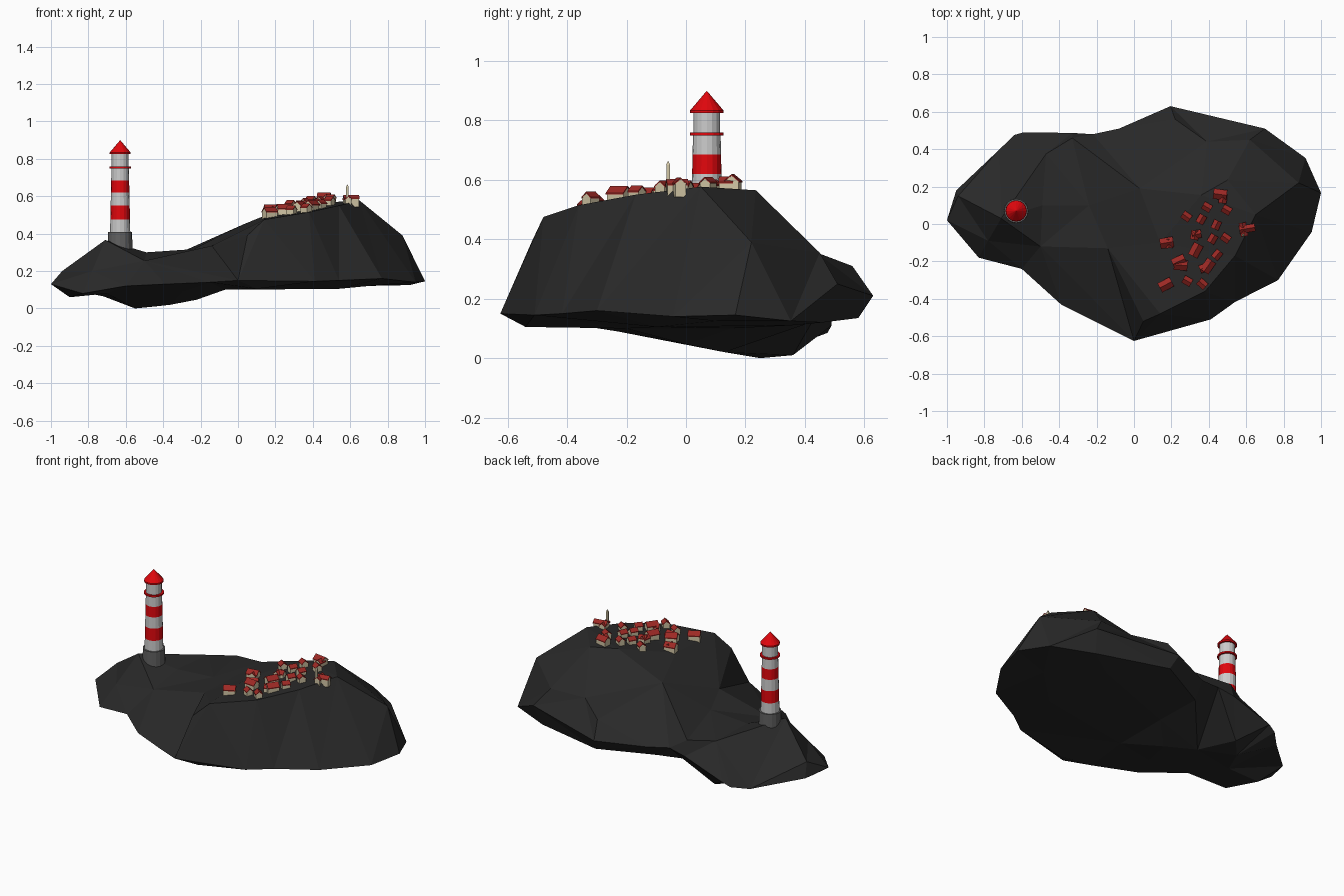
import bpy, bmesh, math
from mathutils import Vector, Matrix, geometry
from mathutils.bvhtree import BVHTree

if "Cube" in bpy.data.objects:
    bpy.data.objects.remove(bpy.data.objects["Cube"])


def material(name, rgb):
    m = bpy.data.materials.new(name)
    m.diffuse_color = (*rgb, 1)
    m.use_nodes = True
    m.node_tree.nodes["Principled BSDF"].inputs["Base Color"].default_value = m.diffuse_color
    return m


ROCK = material("rock", (0.022, 0.022, 0.022))
GREY = material("stone", (0.12, 0.12, 0.12))
WHITE = material("white", (0.75, 0.75, 0.75))
RED = material("red", (0.75, 0.002, 0.004))
WALL = material("plaster", (0.65, 0.57, 0.38))
ROOF = material("tile", (0.34, 0.022, 0.018))


def add_object(name, bm, mats):
    bmesh.ops.recalc_face_normals(bm, faces=bm.faces)
    me = bpy.data.meshes.new(name)
    bm.to_mesh(me)
    bm.free()
    for m in mats:
        me.materials.append(m)
    ob = bpy.data.objects.new(name, me)
    bpy.context.collection.objects.link(ob)
    return ob


# Island: widest outline, crest points above it and keel points below it
rim = [(-1, .02, .13), (-.95, .18, .11), (-.72, .398, .065), (-.64, .476, .085), (-.59, .49, .11),
       (-.33, .487, .2), (-.22, .48, .22), (-.08, .51, .2), (.195, .63, .21), (.7, .51, .25),
       (.917, .353, .125), (1, .166, .145), (.95, -.043, .14), (.77, -.3, .16), (.54, -.417, .15),
       (.41, -.51, .145), (0, -.625, .15), (-.15, -.55, .14), (-.39, -.43, .13), (-.6, -.24, .12),
       (-.83, -.18, .08)]
top = [(-.33, .46, .29), (.03, .19, .45), (.36, .155, .56), (.5, .235, .565), (.65, .05, .577),
       (.54, -.17, .55), (.38, -.36, .515), (.14, -.48, .475), (.05, -.52, .39), (-.47, .375, .29),
       (-.71, .03, .366), (-.5, -.12, .255), (-.78, -.09, .2), (-.14, -.13, .335), (-.24, .1, .317),
       (.14, -.1, .495), (.62, .45, .355), (.22, .56, .31), (.88, .22, .39), (-.49, .1, .3),
       (-.94, .15, .2), (.39, .44, .355)]
bottom = [(-.9, .02, .06), (-.7, .0, .08), (-.55, .25, 0), (-.45, .36, .01), (-.36, .13, .02),
          (-.22, .0, .047), (-.3, -.23, .09), (-.07, .15, .1), (-.07, -.2, .1), (.1, -.54, .105),
          (.54, -.1, .105), (.5, .35, .11), (.22, .58, .135), (.67, .46, .12), (.75, .1, .125),
          (-.1, .42, .12)]
n = len(rim)
crest = [(0, 1), (1, 2), (2, 3), (3, 4), (4, 5), (5, 6), (6, 7), (7, 8), (0, 9), (9, 10), (10, 11),
         (8, 16 - n), (11, 16 - n)]

bm = bmesh.new()
ring = [bm.verts.new(p) for p in rim]
for inner, links in ((top, crest), (bottom, [])):
    pts = rim + inner
    vs = ring + [bm.verts.new(p) for p in inner]
    edges = [(i, (i + 1) % n) for i in range(n)] + [(a + n, b + n) for a, b in links]
    res = geometry.delaunay_2d_cdt([Vector(p[:2]) for p in pts], edges, [], 1, 1e-5)
    orig = res[3]
    for f in res[2]:
        ids = [orig[i][0] for i in f if orig[i]]
        if len(set(ids)) == 3:
            try:
                bm.faces.new([vs[i] for i in ids])
            except ValueError:
                pass
bmesh.ops.recalc_face_normals(bm, faces=bm.faces)
ground = BVHTree.FromBMesh(bm)
add_object("island_rock", bm, [ROCK])


def ground_z(x, y):
    hit = ground.ray_cast(Vector((x, y, 2)), Vector((0, 0, -1)))[0]
    return hit.z if hit else 0.5


# Lighthouse: stacked tapered drums
def drum(name, r1, r2, z1, z2, mat):
    bm = bmesh.new()
    bmesh.ops.create_cone(bm, cap_ends=True, segments=16, radius1=r1, radius2=r2, depth=z2 - z1,
                          matrix=Matrix.Translation((-.63, .07, (z1 + z2) / 2)))
    add_object(name, bm, [mat])


drum("lighthouse_base", .066, .064, .27, .41, GREY)
levels = [.41, .475, .55, .62, .685, .75]


def tower_radius(z):
    return .054 - (z - .41) * .022


for i, (a, b) in enumerate(zip(levels, levels[1:])):
    drum(f"tower_band_{i}", tower_radius(a), tower_radius(b), a, b, RED if i % 2 else WHITE)
drum("gallery", .057, .057, .749, .759, RED)
drum("lantern_room", .045, .045, .759, .826, WHITE)
drum("lantern_eave", .056, .056, .825, .834, RED)
drum("lantern_roof", .056, 0, .834, .9, RED)


# Houses: gabled wall prism with a chevron roof
def prism(bm, profile, length, index):
    ends = [[bm.verts.new((s * length / 2, y, z)) for y, z in profile] for s in (-1, 1)]
    faces = [bm.faces.new(e) for e in ends]
    k = len(profile)
    for i in range(k):
        j = (i + 1) % k
        faces.append(bm.faces.new((ends[0][i], ends[0][j], ends[1][j], ends[1][i])))
    for f in faces:
        f.material_index = index


def house(name, x, y, angle, length, width, height):
    bm = bmesh.new()
    w, h, r = width / 2, height, width * .42
    prism(bm, [(-w, -.025), (w, -.025), (w, h), (0, h + r), (-w, h)], length, 0)
    o, t = w * 1.15, .005
    drop = r * .15
    prism(bm, [(-o, h - drop), (0, h + r), (o, h - drop), (o, h - drop + t), (0, h + r + t),
               (-o, h - drop + t)], length * 1.06, 1)
    ob = add_object(name, bm, [WALL, ROOF])
    ob.location = (x, y, ground_z(x, y))
    ob.rotation_euler.z = math.radians(angle)


small, large = (.046, .038, .024), (.068, .048, .029)
village = [
    (.46, .158, -8, large), (.475, .135, 85, small), (.39, .09, -30, small), (.28, .04, -35, small),
    (.36, .025, 60, small), (.495, .075, -30, small), (.44, -.005, 65, small),
    (.49, -.075, -35, small), (.335, -.055, 10, small), (.325, -.06, 80, small),
    (.175, -.10, 10, large), (.185, -.105, 95, small), (.33, -.14, 62, large),
    (.24, -.20, 25, large), (.25, -.22, -5, large), (.445, -.165, 50, small),
    (.395, -.225, 55, large), (.375, -.235, 20, small), (.17, -.325, 28, large),
    (.285, -.305, -30, small), (.365, -.32, -42, small), (.42, -.08, 60, small)]
for i, (x, y, a, size) in enumerate(village):
    house(f"house_{i}", x, y, a, *size)

# Church: nave, cross wing and thin spire
house("church_nave", .605, -.025, 10, .08, .036, .02)
house("church_wing", .585, -.03, 100, .07, .034, .018)
bm = bmesh.new()
bmesh.ops.create_cube(bm, size=1, matrix=Matrix.Translation((.585, -.06, .59)) @ Matrix.Diagonal((.013, .011, .12, 1)))
bmesh.ops.create_cone(bm, cap_ends=True, segments=4, radius1=.01, radius2=0, depth=.014,
                      matrix=Matrix.Translation((.585, -.06, .657)) @ Matrix.Rotation(math.pi / 4, 4, 'Z'))
add_object("church_spire", bm, [WALL])
